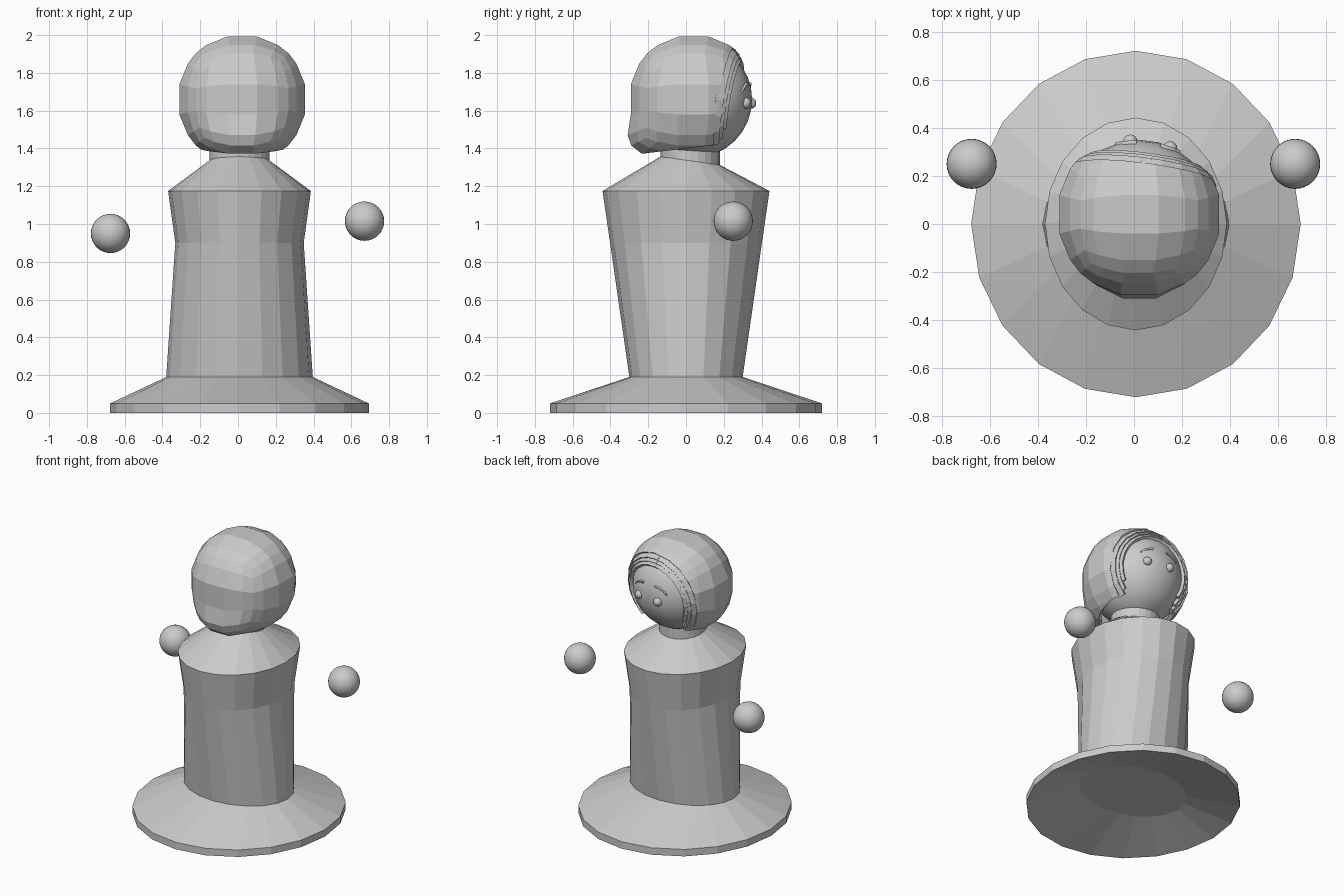
import bpy, bmesh
from math import sin, cos, pi, radians
from mathutils import Vector

if "Cube" in bpy.data.objects:
    bpy.data.objects.remove(bpy.data.objects["Cube"])

HEAD = Vector((0.022, 0.04, 1.66))            # head centre
AXIS = Vector((0.13, 1.0, -0.16)).normalized()  # direction the face looks
SIDE = AXIS.cross(Vector((0, 0, 1))).normalized()
UP = SIDE.cross(AXIS).normalized()


def finish(name, bm):
    bmesh.ops.recalc_face_normals(bm, faces=bm.faces)
    me = bpy.data.meshes.new(name)
    bm.to_mesh(me)
    bm.free()
    ob = bpy.data.objects.new(name, me)
    bpy.context.collection.objects.link(ob)
    return ob


def loft(name, rings, n=20):
    """Skin elliptical rings (z, rx, ry, centre y, tilt) and cap both ends."""
    bm = bmesh.new()
    loops = []
    for z, rx, ry, cy, tilt in rings:
        loops.append([bm.verts.new((0.008 + rx * cos(2 * pi * i / n),
                                    cy + ry * sin(2 * pi * i / n),
                                    z - tilt * ry * sin(2 * pi * i / n)))
                      for i in range(n)])
    for a, b in zip(loops, loops[1:]):
        for i in range(n):
            j = (i + 1) % n
            bm.faces.new((a[i], a[j], b[j], b[i]))
    bm.faces.new(loops[0])
    bm.faces.new(loops[-1])
    return finish(name, bm)


def ball(name, loc, r, seg=32, rings=16):
    bm = bmesh.new()
    bmesh.ops.create_uvsphere(bm, u_segments=seg, v_segments=rings, radius=r)
    bmesh.ops.translate(bm, verts=bm.verts, vec=loc)
    ob = finish(name, bm)
    ob.data.shade_smooth()
    return ob


def on_head(r, theta, phi, side=1):
    """Point at polar angle theta from the face axis, phi from the top."""
    t, p = radians(theta), radians(phi)
    return HEAD + r * (cos(t) * AXIS + sin(t) * (cos(p) * UP + side * sin(p) * SIDE))


def thicken(ob, t):
    m = ob.modifiers.new("thickness", 'SOLIDIFY')
    m.thickness = t
    m.offset = -1


# Robe with flared hem, recessed underneath
loft("robe", [(0.10, 0.385, 0.30, 0, 0), (0.0, 0.685, 0.72, 0, 0),
              (0.05, 0.685, 0.72, 0, 0), (0.19, 0.388, 0.30, 0, 0),
              (0.90, 0.34, 0.402, 0, 0), (1.175, 0.378, 0.442, 0, 0),
              (1.335, 0.16, 0.157, 0.022, 0.14)])

# Neck
loft("neck", [(1.29, 0.16, 0.157, 0.022, 0), (1.42, 0.16, 0.157, 0.022, 0)], 24)

# Head and floating hands
ball("head", HEAD, 0.31, 24, 16)
ball("left_hand", (-0.675, 0.25, 0.95), 0.104)
ball("right_hand", (0.67, 0.25, 1.015), 0.104)

# Eyes and brows
for name, x, y in (("left", -0.015, 0.342), ("right", 0.15, 0.314)):
    ball(name + "_eye", (x, y, 1.64), 0.03, 16, 10)
for s, name in ((-1, "left"), (1, "right")):
    bm = bmesh.new()
    rows = []
    for k in range(4):
        phi = 20 + 15 * k
        tip = HEAD + AXIS * 0.28 + SIDE * s * (0.05 + 0.03 * k) + UP * (0.125 - 0.004 * k * k)
        d = (tip - HEAD).normalized()
        rows.append([bm.verts.new(HEAD + d * 0.318 + UP * h) for h in (-0.006, 0.006)])
    for a, b in zip(rows, rows[1:]):
        bm.faces.new((a[0], b[0], b[1], a[1]))
    thicken(finish(name + "_brow", bm), 0.015)

# Hair cap: faceted rounded cube, flared at the nape, cut open at face and neck
bm = bmesh.new()
bmesh.ops.create_cube(bm, size=2)
bmesh.ops.subdivide_edges(bm, edges=bm.edges[:], cuts=4, use_grid_fill=True)
for v in bm.verts:
    x, y, z = (c * (1 + 0.25 * (1 - abs(c))) for c in v.co)
    p = Vector((x, y, z)).normalized() * 0.351
    if p.z < -0.1 and p.y < 0:
        p.y *= 1 + 2.4 * (-p.z - 0.1)
    v.co = HEAD + p
for point, normal in ((HEAD + AXIS * 0.17, AXIS),
                      (Vector((0, -0.25, 1.37)), Vector((0, 0.12, -1)))):
    bmesh.ops.bisect_plane(bm, geom=bm.verts[:] + bm.edges[:] + bm.faces[:],
                           plane_co=point, plane_no=normal, clear_outer=True)
thicken(finish("hair_cap", bm), 0.03)

# Layered locks framing the face
for s, name in ((-1, "left"), (1, "right")):
    for k, (r, inner, outer, end) in enumerate(((0.342, 55, 63, 138),
                                                (0.335, 51, 58, 132),
                                                (0.328, 47, 54, 120))):
        bm = bmesh.new()
        steps = 8
        rows = []
        for i in range(steps + 1):
            phi = -4 + (end + 4) * i / steps
            rows.append([bm.verts.new(on_head(r, t, phi, s)) for t in (inner, outer)])
        for a, b in zip(rows, rows[1:]):
            bm.faces.new((a[0], b[0], b[1], a[1]))
        bm.normal_update()
        if sum((f.calc_center_median() - HEAD).dot(f.normal) for f in bm.faces) < 0:
            bmesh.ops.reverse_faces(bm, faces=bm.faces)
        thicken(finish(f"{name}_lock_{k + 1}", bm), 0.02)
